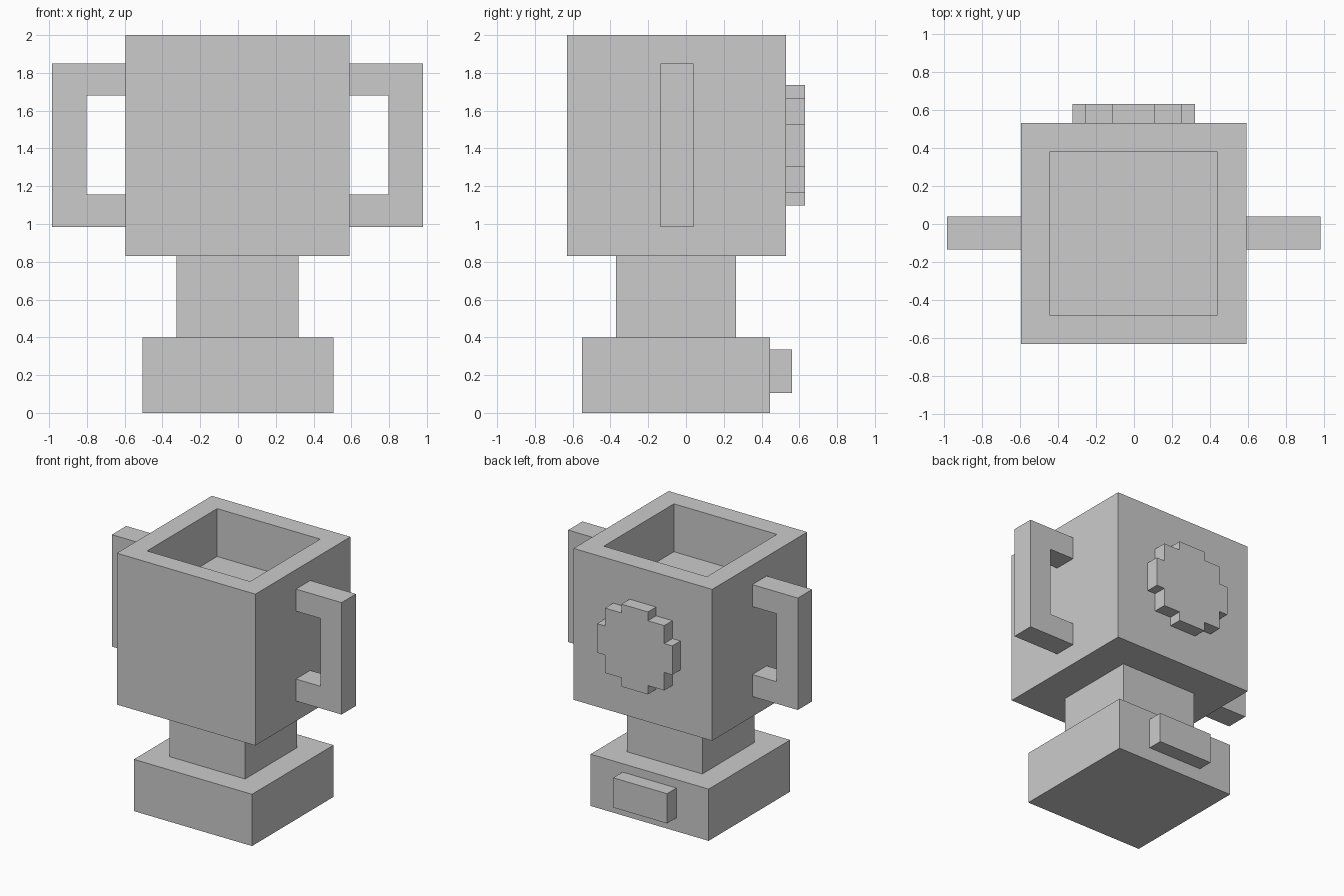
import bpy
import bmesh
from mathutils import Vector

cube = bpy.data.objects.get("Cube")
if cube:
    bpy.data.objects.remove(cube, do_unlink=True)

grey = bpy.data.materials.new("plain_grey")
grey.use_nodes = True
grey.diffuse_color = (0.6, 0.6, 0.6, 1)
grey.node_tree.nodes["Principled BSDF"].inputs["Base Color"].default_value = grey.diffuse_color


def finish(name, bm):
    """Turn a bmesh into a flat shaded object."""
    bmesh.ops.recalc_face_normals(bm, faces=bm.faces[:])
    mesh = bpy.data.meshes.new(name)
    bm.to_mesh(mesh)
    bm.free()
    mesh.materials.append(grey)
    obj = bpy.data.objects.new(name, mesh)
    bpy.context.collection.objects.link(obj)
    return obj


def box_mesh(low, high):
    low, high = Vector(low), Vector(high)
    bm = bmesh.new()
    bmesh.ops.create_cube(bm, size=1)
    bmesh.ops.scale(bm, vec=high - low, verts=bm.verts[:])
    bmesh.ops.translate(bm, vec=(low + high) / 2, verts=bm.verts[:])
    return bm


def box(name, low, high):
    return finish(name, box_mesh(low, high))


def slab(name, outline, y0, y1):
    """Extrude an x-z outline from y0 to y1."""
    bm = bmesh.new()
    face = bm.faces.new([bm.verts.new((x, y0, z)) for x, z in outline])
    result = bmesh.ops.extrude_face_region(bm, geom=[face], use_keep_orig=True)
    moved = [v for v in result["geom"] if isinstance(v, bmesh.types.BMVert)]
    bmesh.ops.translate(bm, vec=(0, y1 - y0, 0), verts=moved)
    return finish(name, bm)


# Foot, its name plate and the stem
box("base", (-0.505, -0.55, 0), (0.505, 0.445, 0.4))
box("base_plate", (-0.23, 0.445, 0.105), (0.23, 0.56, 0.335))
box("stem", (-0.325, -0.37, 0.4), (0.32, 0.265, 0.83))

# Cup with a square recess in its top
bm = box_mesh((-0.595, -0.63, 0.83), (0.59, 0.53, 2))
top = max(bm.faces, key=lambda f: f.calc_center_median().z)
bmesh.ops.inset_region(bm, faces=[top], thickness=0.215)
floor = bmesh.ops.extrude_discrete_faces(bm, faces=[top])["faces"][0]
bmesh.ops.translate(bm, vec=(0, 0, -0.37), verts=floor.verts[:])
finish("cup", bm)

# Square handles, one on each side
handle = [(0.592, 0.985), (0.982, 0.985), (0.982, 1.85), (0.592, 1.85),
          (0.592, 1.68), (0.80, 1.68), (0.80, 1.155), (0.592, 1.155)]
for name, side in (("left_handle", 1), ("right_handle", -1)):
    slab(name, [(side * x - 0.002, z) for x, z in handle], -0.135, 0.04)

# Stepped round medallion on the back
a, b, c = 0.113, 0.253, 0.322
quarter = [(c, a), (b, a), (b, b), (a, b), (a, c)]
half = quarter + [(-x, z) for x, z in reversed(quarter)]
ring = half + [(-x, -z) for x, z in half]
slab("medallion", [(x - 0.002, z * 0.99 + 1.417) for x, z in ring], 0.53, 0.63)
